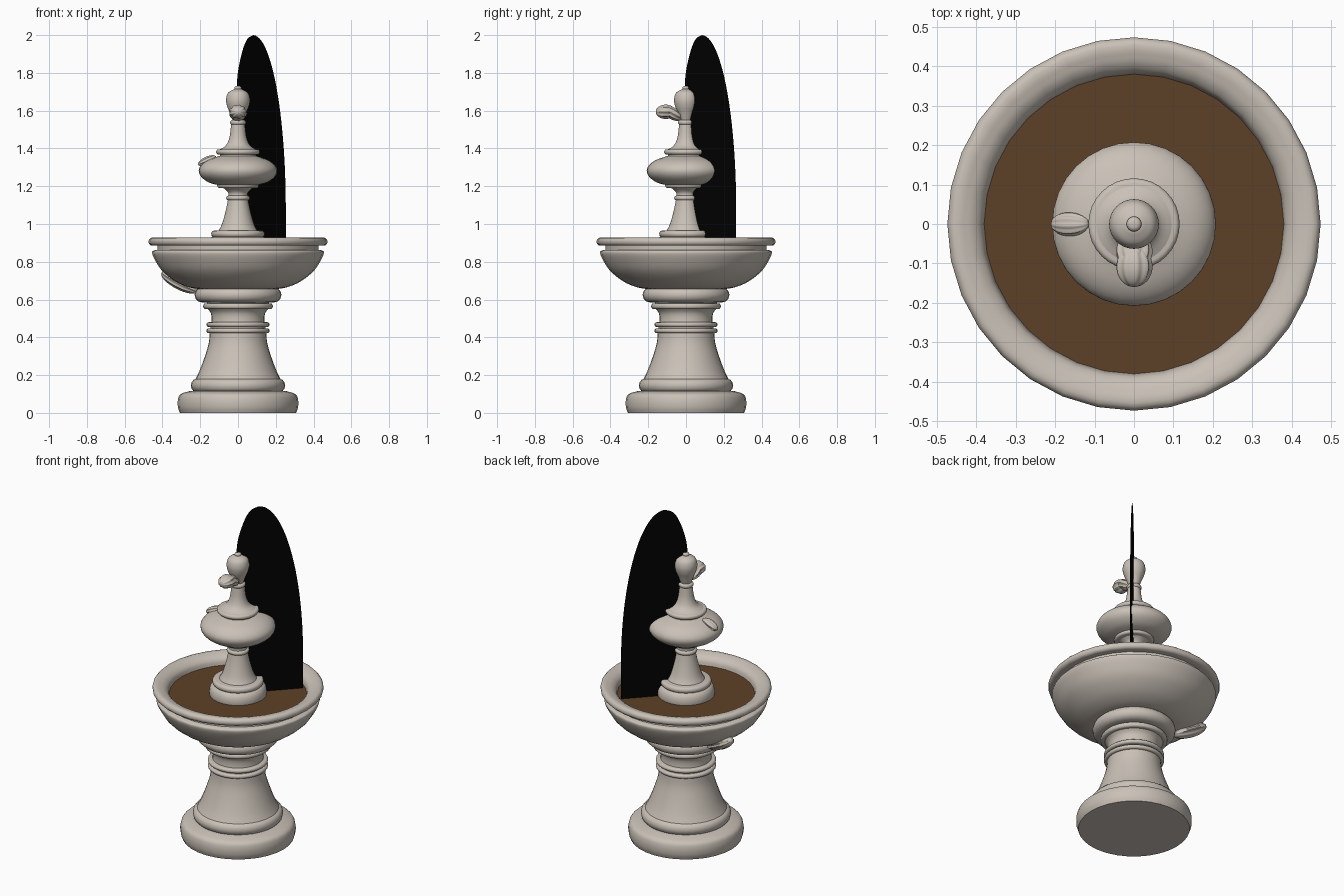
import bpy, bmesh, math
from mathutils import Vector, Euler

if "Cube" in bpy.data.objects:
    bpy.data.objects.remove(bpy.data.objects["Cube"])

SIDES = 32


def material(name, color):
    mat = bpy.data.materials.new(name)
    mat.use_nodes = True
    mat.diffuse_color = (*color, 1)
    bsdf = mat.node_tree.nodes["Principled BSDF"]
    bsdf.inputs["Base Color"].default_value = (*color, 1)
    bsdf.inputs["Roughness"].default_value = 0.8
    return mat


stone = material("warm_stone", (0.59, 0.535, 0.475))
brown = material("brown_water", (0.11, 0.052, 0.02))
black = material("black_jet", (0.0005, 0.0005, 0.0005))


def finish(name, bm, mat, smooth=True):
    mesh = bpy.data.meshes.new(name)
    bm.to_mesh(mesh)
    bm.free()
    mesh.materials.append(mat)
    obj = bpy.data.objects.new(name, mesh)
    bpy.context.collection.objects.link(obj)
    if smooth:
        bpy.ops.object.select_all(action="DESELECT")
        obj.select_set(True)
        bpy.context.view_layer.objects.active = obj
        bpy.ops.object.shade_smooth_by_angle(angle=math.radians(40))
    return obj


def curve(points, steps=4):
    """Smooth curve through the points."""
    p = [Vector(q) for q in points]
    p = [2 * p[0] - p[1]] + p + [2 * p[-1] - p[-2]]
    out = []
    for a, b, c, d in zip(p, p[1:], p[2:], p[3:]):
        for i in range(steps):
            t = i / steps
            out.append(b + (c - a) * t / 2 + (a - 2.5 * b + 2 * c - d / 2) * t * t
                       + (1.5 * (b - c) + (d - a) / 2) * t ** 3)
    return [tuple(v) for v in out] + [tuple(points[-1])]


def roll(radius, low, high, bulge, steps=6):
    """Rounded moulding that swells out to the radius."""
    mid, half = (low + high) / 2, (high - low) / 2
    angles = [math.pi * (i / steps - 0.5) for i in range(steps + 1)]
    return [(radius - bulge + bulge * math.cos(a), mid + half * math.sin(a)) for a in angles]


def lathe(name, profile, mat=stone, closed=True):
    """Turn a profile of (radius, height) around the z axis."""
    bm = bmesh.new()
    rings = []
    for r, z in profile:
        rings.append([bm.verts.new((r * math.cos(a), r * math.sin(a), z))
                      for a in (math.tau * i / SIDES for i in range(SIDES))])
    for low, high in zip(rings, rings[1:]):
        for i in range(SIDES):
            j = (i + 1) % SIDES
            bm.faces.new((low[i], low[j], high[j], high[i]))
    if closed:
        bm.faces.new(rings[0][::-1])
        bm.faces.new(rings[-1])
    return finish(name, bm, mat)


# Pedestal
lathe("foot", curve([(0.308, 0), (0.318, 0.03), (0.318, 0.07), (0.303, 0.1), (0.25, 0.117)]))
lathe("pedestal_step", roll(0.25, 0.11, 0.18, 0.03))
lathe("pedestal_shaft", curve([(0.235, 0.16), (0.205, 0.22), (0.175, 0.3), (0.155, 0.37),
                               (0.148, 0.44), (0.14, 0.49), (0.145, 0.53), (0.17, 0.56)]))
for name, low in (("lower_ring", 0.422), ("upper_ring", 0.455)):
    lathe(name, roll(0.167, low, low + 0.025, 0.012))
lathe("pedestal_lip", roll(0.185, 0.55, 0.58, 0.012))
lathe("pedestal_neck", [(0.165, 0.57), (0.165, 0.61)])
lathe("pedestal_crown", roll(0.23, 0.585, 0.665, 0.04))

# Large basin, its open rim and the pool
lathe("basin", curve([(0.2, 0.655), (0.26, 0.665), (0.33, 0.695), (0.4, 0.75), (0.44, 0.81),
                      (0.455, 0.85), (0.44, 0.862)]))
lathe("basin_groove", [(0.425, 0.85), (0.425, 0.89)], closed=False)
rim_inside = curve([(0.44, 0.927), (0.41, 0.917), (0.388, 0.897), (0.38, 0.866)])
lathe("basin_rim", [(0.42, 0.885)] + roll(0.474, 0.885, 0.928, 0.02) + rim_inside, closed=False)
lathe("pool", [(0.383, 0.864), (0.383, 0.869)], brown)

# Column between the basins
lathe("column_base", roll(0.16, 0.83, 0.935, 0.03))
lathe("column_step", roll(0.142, 0.93, 0.965, 0.015))
lathe("column_shaft", curve([(0.105, 0.96), (0.085, 1.0), (0.065, 1.07), (0.052, 1.14),
                             (0.055, 1.17), (0.09, 1.2)]))
lathe("column_ring", roll(0.063, 1.125, 1.15, 0.012))
lathe("column_lip", roll(0.11, 1.19, 1.215, 0.012))

# Upper bowl and finial
lathe("upper_bowl", curve([(0.1, 1.205), (0.155, 1.22), (0.195, 1.25), (0.208, 1.282),
                           (0.195, 1.312), (0.16, 1.338), (0.1, 1.36)]))
lathe("upper_bowl_neck", [(0.095, 1.34), (0.095, 1.38)])
lathe("upper_bowl_lip", roll(0.116, 1.368, 1.395, 0.012))
lathe("finial_stem", curve([(0.105, 1.39), (0.065, 1.415), (0.045, 1.46), (0.036, 1.53)]))
lathe("finial_ring", roll(0.042, 1.525, 1.55, 0.01))
lathe("finial_bulb", curve([(0.028, 1.545), (0.044, 1.59), (0.058, 1.625), (0.063, 1.66),
                            (0.052, 1.695), (0.02, 1.714)]))
lathe("finial_tip", roll(0.019, 1.708, 1.73, 0.012))


def leaf(name, place, size, turn, ribs=9):
    """Ribbed carved leaf, long along its own x axis."""
    bm = bmesh.new()
    bmesh.ops.create_uvsphere(bm, u_segments=48, v_segments=16, radius=1)
    rotation = Euler([math.radians(a) for a in turn]).to_matrix()
    for v in bm.verts:
        x, y, z = v.co.z, v.co.x, v.co.y
        rib = 1 + 0.07 * math.cos(ribs * math.atan2(z, y))
        v.co = rotation @ Vector((x * size[0], y * rib * size[1], z * rib * size[2]))
        v.co += Vector(place)
    bmesh.ops.recalc_face_normals(bm, faces=bm.faces)
    return finish(name, bm, stone)


# Carved leaves
leaf("spout_leaf", (0, -0.108, 1.594), (0.052, 0.044, 0.036), (0, 0, -90))
leaf("spout_leaf_stalk", (0, -0.07, 1.585), (0.056, 0.044, 0.03), (0, -30, -90))
leaf("upper_bowl_leaf", (-0.163, 0, 1.335), (0.052, 0.029, 0.021), (0, 24, 180))
leaf("basin_leaf", (-0.31, 0.11, 0.692), (0.11, 0.05, 0.036), (0, -27, 165))

# Flat jet standing near the diagonal: rising edge, then an elliptical fall
rise = curve([(0, 1.6), (-0.006, 1.72), (0.002, 1.82), (0.026, 1.925), (0.05, 1.98), (0.08, 2)])
fall = [(0.08 + 0.173 * math.sin(a), 1.08 + 0.92 * math.cos(a))
        for a in (math.pi / 2 * i / 24 for i in range(1, 25))]
bm = bmesh.new()
bm.faces.new([bm.verts.new((x, x * 1.05, z))
              for x, z in rise + fall + [(0.253, 0.868), (0, 0.868)]])
finish("water_jet", bm, black, smooth=False)
